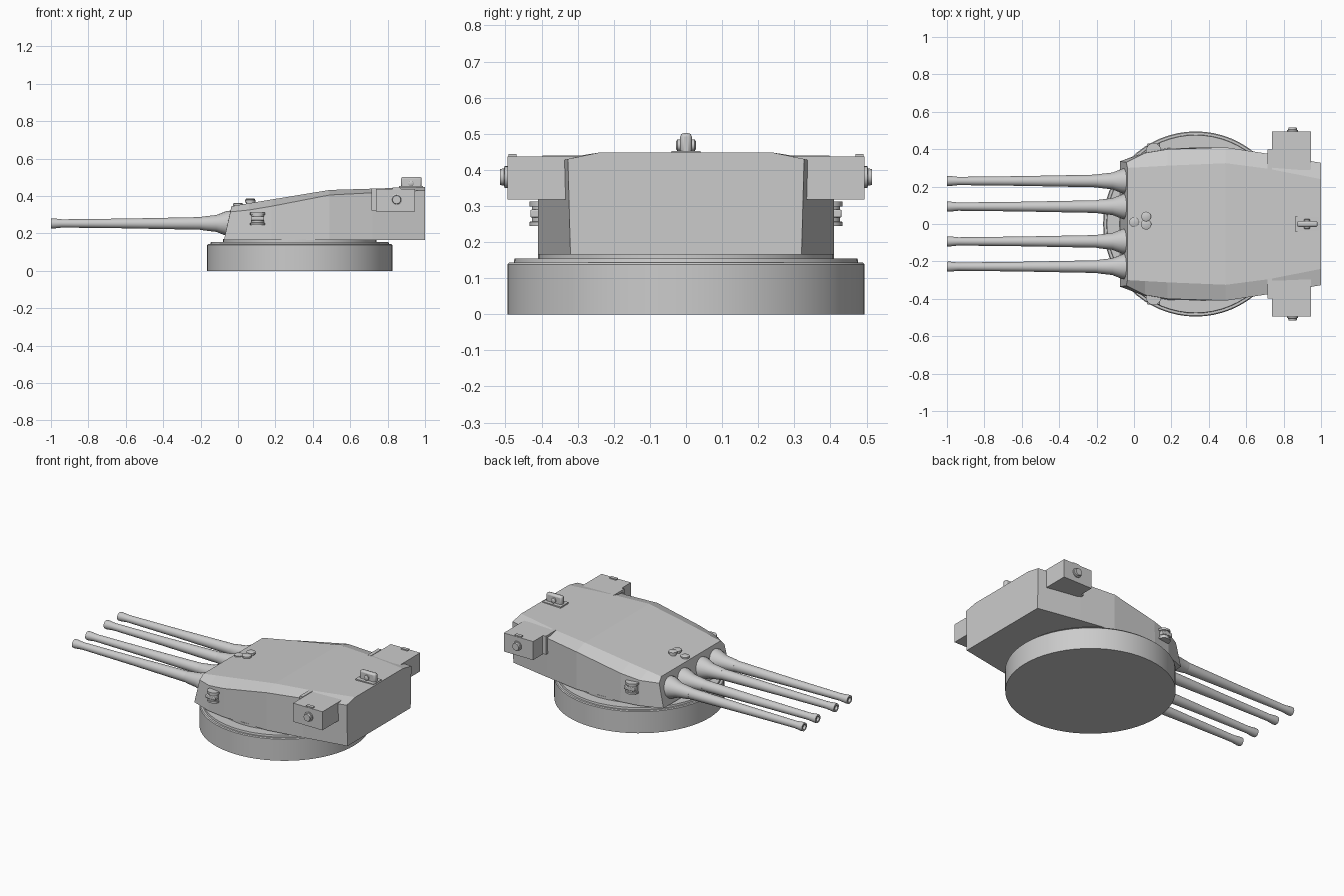
import bpy, bmesh, math
from mathutils import Vector, Matrix

if "Cube" in bpy.data.objects:
    bpy.data.objects.remove(bpy.data.objects["Cube"])

AXIS = {
    'Z': Matrix.Identity(3),
    'X': Matrix.Rotation(math.pi / 2, 3, 'Y'),
    'Y': Matrix.Rotation(-math.pi / 2, 3, 'X'),
}


def finish(name, bm, bevel=0, smooth=True):
    bmesh.ops.recalc_face_normals(bm, faces=bm.faces)
    me = bpy.data.meshes.new(name)
    bm.to_mesh(me)
    bm.free()
    ob = bpy.data.objects.new(name, me)
    bpy.context.collection.objects.link(ob)
    if bevel:
        mod = ob.modifiers.new("bevel", 'BEVEL')
        mod.width, mod.segments = bevel, 2
    if smooth:
        bpy.ops.object.select_all(action='DESELECT')
        ob.select_set(True)
        bpy.context.view_layer.objects.active = ob
        bpy.ops.object.shade_smooth_by_angle(angle=math.radians(35))
    return ob


def loft(bm, rings):
    vs = [[bm.verts.new(p) for p in r] for r in rings]
    n = len(vs[0])
    for a, b in zip(vs, vs[1:]):
        for i in range(n):
            j = (i + 1) % n
            bm.faces.new((a[i], a[j], b[j], b[i]))
    bm.faces.new(vs[0])
    bm.faces.new(vs[-1])


def turned(name, profile, origin, axis='Z', n=24):
    """Solid of revolution; profile is (distance along axis, radius)."""
    bm = bmesh.new()
    rings = []
    for d, r in profile:
        rings.append([AXIS[axis] @ Vector((r * math.cos(2 * math.pi * i / n),
                                           r * math.sin(2 * math.pi * i / n), d))
                      + Vector(origin) for i in range(n)])
    loft(bm, rings)
    return finish(name, bm)


def box(name, x, y, z, bevel=0):
    bm = bmesh.new()
    loft(bm, [[(x[0], y[0], h), (x[1], y[0], h), (x[1], y[1], h), (x[0], y[1], h)] for h in z])
    return finish(name, bm, bevel, smooth=bool(bevel))


# Round base with stepped upper ring and narrow bearing
turned("barbette", [(0, .495), (.138, .495), (.143, .49), (.143, .477), (.155, .475)],
       (.33, 0, 0), n=64)
turned("bearing_ring", [(.15, .41), (.17, .41)], (.33, 0, 0), n=48)

# Armoured gunhouse: sections (x low, x top, y low, y side, z side, y roof, z roof)
sections = [
    (-.075, -.035, .335, .33, .315, .30, .345),
    (.06, .06, .385, .38, .325, .305, .361),
    (.18, .18, .405, .40, .345, .312, .381),
    (.49, .49, .41, .41, .405, .325, .432),
    (.72, .72, .372, .375, .417, .295, .439),
    (1.0, 1.0, .32, .327, .43, .24, .448),
]
bm = bmesh.new()
rings = []
for xl, xt, yl, ys, zs, yr, zr in sections:
    xs = xl + (xt - xl) * .85
    half = [(xl, yl, .165), (xs, ys, zs), (xt, yr, zr)]
    rings.append(half + [(x, -y, z) for x, y, z in reversed(half)])
loft(bm, rings)
finish("gunhouse", bm).data.shade_flat()

# Four tapered barrels with flared muzzles and conical sleeves
for i, y in enumerate((-.228, -.093, .093, .23)):
    turned(f"barrel_{i + 1}",
           [(-.985, .014), (-1, .015), (-1, .026), (-.985, .027), (-.94, .022),
            (-.6, .026), (-.55, .027), (-.19, .034), (-.01, .036)],
           (0, y, .253), 'X')
    turned(f"gun_sleeve_{i + 1}",
           [(-.2, .034), (-.185, .037), (-.115, .045), (-.06, .067), (-.01, .07)],
           (0, y, .253), 'X')

for side, s in (("right", -1), ("left", 1)):
    # Rangefinder arm, its lens and top fitting
    box(f"rangefinder_arm_{side}", (.737, .945), sorted((s * .25, s * .495)), (.318, .437))
    ends = [(0, .03), (s * .012, .03), (s * .014, .024), (s * .025, .022)]
    turned(f"rangefinder_lens_{side}", ends, (.848, s * .49, .38), 'Y')
    box(f"rangefinder_cap_{side}", (.825, .872), sorted((s * .47, s * .492)), (.434, .444))
    # Open bracket frame ahead of the arm
    y0, y1 = s * .29, s * .398
    for j, (ya, yb, za, zb) in enumerate((
            (y0, y1, .425, .44), (y0, y1, .322, .337),
            (s * .383, y1, .322, .44))):
        box(f"bracket_{side}_{j + 1}", (.715, .738), sorted((ya, yb)), (za, zb))
    # Side sighting hood with flanges
    turned(f"side_sight_{side}",
           [(.245, .04), (.256, .04), (.257, .034), (.298, .034), (.299, .04), (.312, .04)],
           (.105, s * .393, 0), 'Z', 16)
    box(f"side_sight_window_{side}", (.07, .14), sorted((s * .38, s * .431)), (.268, .29), .004)

# Roof sights near the front
for i, (x, y, top, r) in enumerate(((0, .01, .362, .026), (.065, .04, .386, .026),
                                    (.065, -.002, .38, .028))):
    turned(f"roof_sight_{i + 1}",
           [(.33, r * .8), (top - .016, r * .8), (top - .014, r), (top - .003, r),
            (top, r * .8)], (x, y, 0), 'Z', 16)

# Rear roof periscope hood with side knobs
box("periscope_hood", (.872, .982), (-.016, .016), (.44, .502), .01)
turned("periscope_knobs", [(-.028, .01), (-.024, .016), (.024, .016), (.028, .01)],
       (.925, 0, .468), 'Y', 16)
box("periscope_base", (.86, .99), (-.04, .04), (.44, .452))
